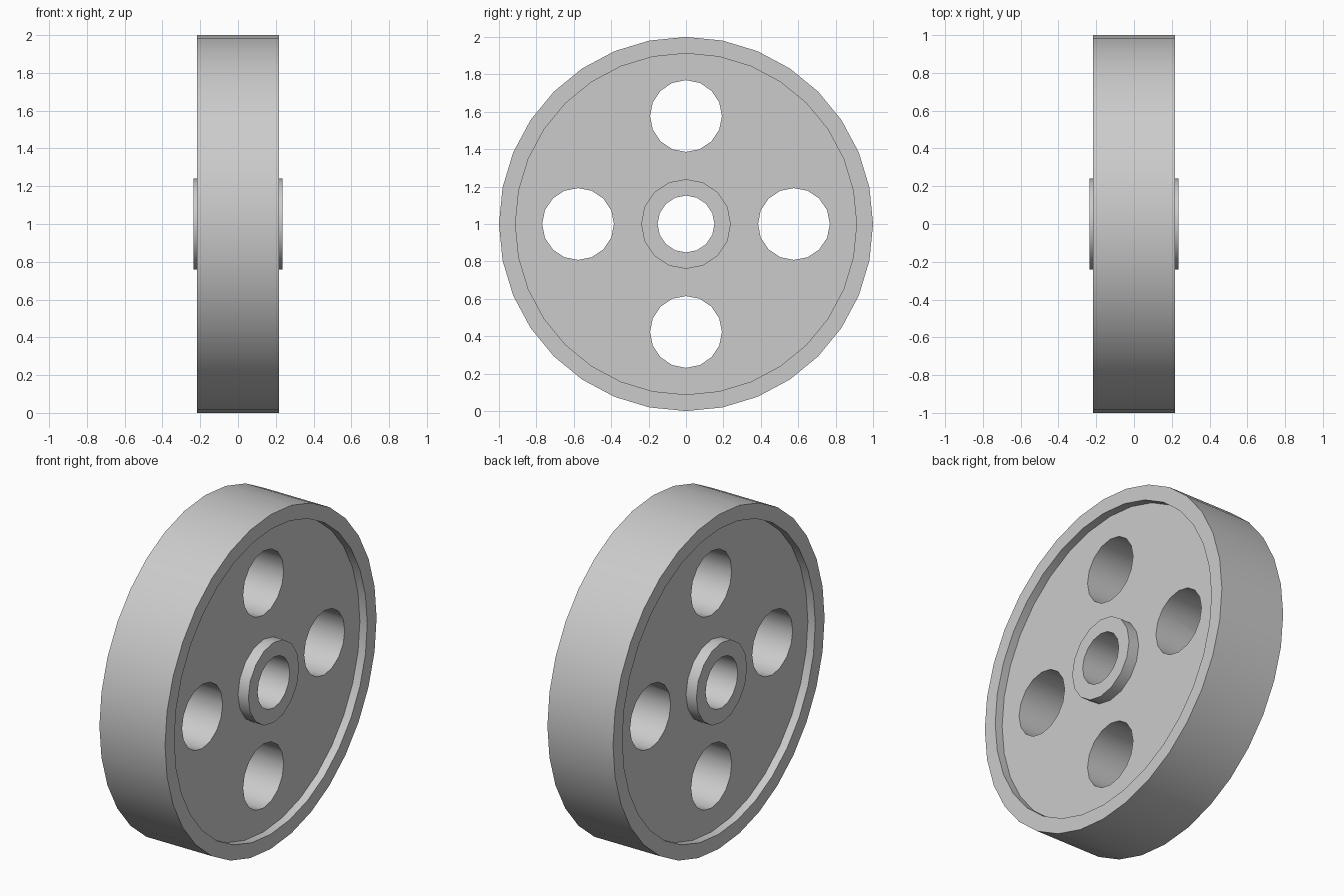
import bpy, bmesh, math
from mathutils import Matrix

cube = bpy.data.objects.get("Cube")
if cube:
    bpy.data.objects.remove(cube, do_unlink=True)

RIM_HALF, WEB_HALF, HUB_HALF = 0.217, 0.168, 0.236
RIM_R, RECESS_R, HUB_R, BORE_R = 1.0, 0.912, 0.24, 0.152
HOLE_R, HOLE_DIST = 0.192, 0.577
AXLE_Z = 1.0

metal = bpy.data.materials.new("grey metal")
metal.use_nodes = True
grey = (0.6, 0.6, 0.6, 1)
metal.diffuse_color = grey
metal.node_tree.nodes["Principled BSDF"].inputs["Base Color"].default_value = grey


def cylinder(name, radius, half, sides, y=0, z=0):
    """Solid cylinder along x, placed relative to the axle."""
    bm = bmesh.new()
    bmesh.ops.create_cone(bm, cap_ends=True, segments=sides, radius1=radius,
                          radius2=radius, depth=2 * half,
                          matrix=Matrix.Translation((0, y, AXLE_Z + z))
                          @ Matrix.Rotation(math.pi / 2, 4, 'Y'))
    mesh = bpy.data.meshes.new(name)
    bm.to_mesh(mesh)
    bm.free()
    mesh.materials.append(metal)
    obj = bpy.data.objects.new(name, mesh)
    bpy.context.collection.objects.link(obj)
    return obj


def combine(target, other, operation):
    """Apply a boolean and discard the second solid."""
    mod = target.modifiers.new(operation.lower(), 'BOOLEAN')
    mod.operation, mod.object, mod.solver = operation, other, 'EXACT'
    bpy.context.view_layer.objects.active = target
    bpy.ops.object.modifier_apply(modifier=mod.name)
    bpy.data.objects.remove(other, do_unlink=True)


# Rim ring
wheel = cylinder("wheel", RIM_R, RIM_HALF, 32)
combine(wheel, cylinder("recess_cutter", RECESS_R, 0.5, 32), 'DIFFERENCE')

# Recessed web and raised hub
combine(wheel, cylinder("web", 0.95, WEB_HALF, 32), 'UNION')
combine(wheel, cylinder("hub", HUB_R, HUB_HALF, 16), 'UNION')

# Axle bore and four lightening holes
combine(wheel, cylinder("bore_cutter", BORE_R, 0.5, 16), 'DIFFERENCE')
for y, z in ((1, 0), (-1, 0), (0, 1), (0, -1)):
    cutter = cylinder("hole_cutter", HOLE_R, 0.5, 16, y * HOLE_DIST, z * HOLE_DIST)
    combine(wheel, cutter, 'DIFFERENCE')

bpy.ops.object.select_all(action='DESELECT')
wheel.select_set(True)
bpy.context.view_layer.objects.active = wheel
bpy.ops.object.shade_smooth_by_angle(angle=math.radians(35))
